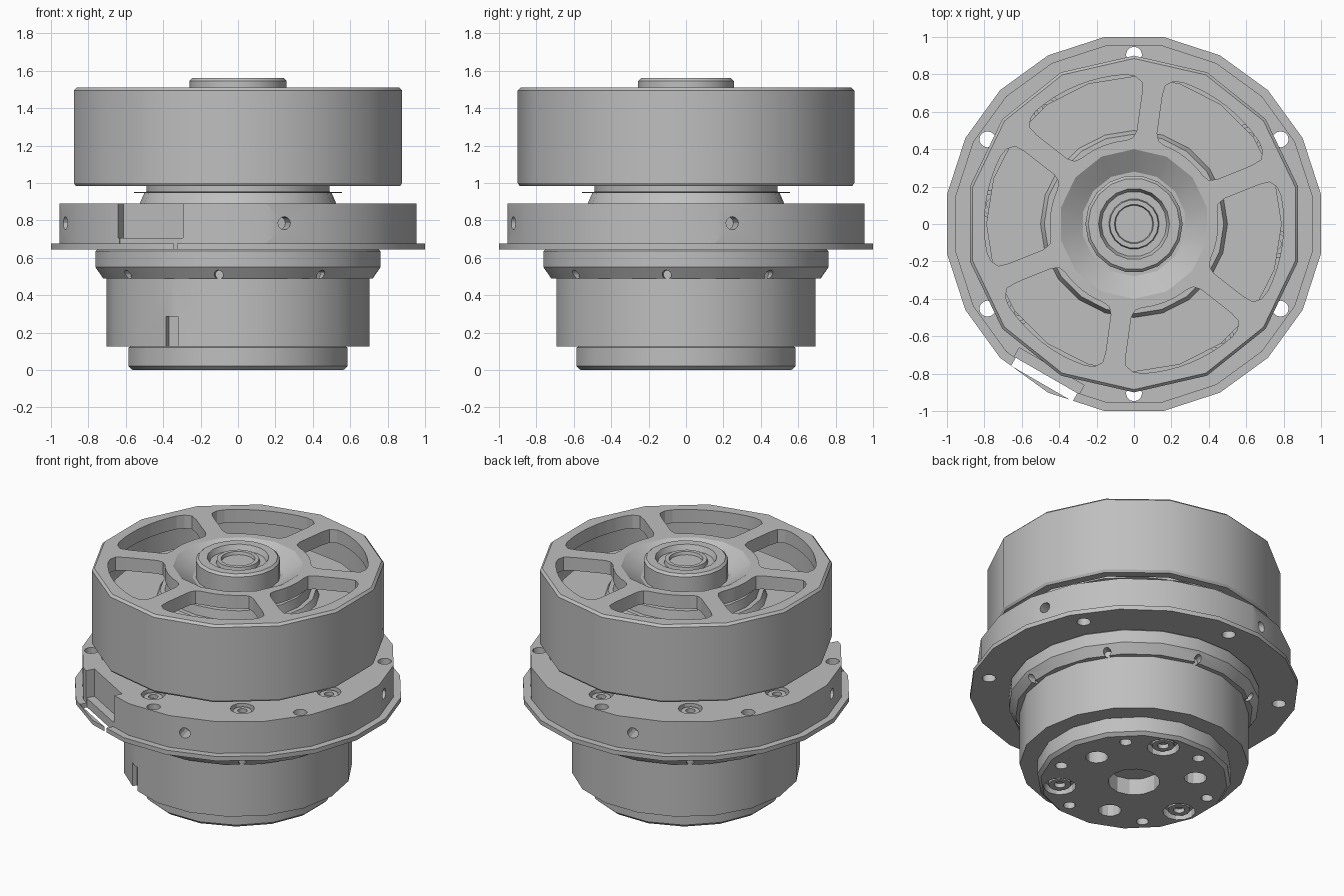
import bpy, bmesh
from math import sin, cos, asin, pi, radians
from mathutils import Matrix, Vector

old = bpy.data.objects.get("Cube")
if old:
    bpy.data.objects.remove(old, do_unlink=True)

metal = bpy.data.materials.new("grey metal")
metal.use_nodes = True
grey = (0.52, 0.52, 0.52, 1)
metal.diffuse_color = grey
metal.node_tree.nodes["Principled BSDF"].inputs["Base Color"].default_value = grey


def to_object(name, bm):
    bmesh.ops.recalc_face_normals(bm, faces=bm.faces)
    mesh = bpy.data.meshes.new(name)
    bm.to_mesh(mesh)
    bm.free()
    mesh.materials.append(metal)
    obj = bpy.data.objects.new(name, mesh)
    bpy.context.collection.objects.link(obj)
    return obj


def activate(obj):
    bpy.ops.object.select_all(action='DESELECT')
    obj.select_set(True)
    bpy.context.view_layer.objects.active = obj


def smooth(obj):
    activate(obj)
    bpy.ops.object.shade_smooth_by_angle(angle=radians(32))


def lathe(name, profile, sides, phase=0.0, closed=False, centre=(0, 0, 0)):
    """Revolve (radius, height) points about the vertical axis."""
    bm = bmesh.new()
    a = radians(phase)
    vs = [bm.verts.new((r * cos(a), r * sin(a), z)) for r, z in profile]
    edges = [bm.edges.new(p) for p in zip(vs, vs[1:])]
    if closed:
        edges.append(bm.edges.new((vs[-1], vs[0])))
    bmesh.ops.spin(bm, geom=vs + edges, cent=(0, 0, 0), axis=(0, 0, 1),
                   angle=2 * pi, steps=sides, use_merge=False)
    bmesh.ops.remove_doubles(bm, verts=bm.verts, dist=0.0005)
    bmesh.ops.translate(bm, verts=bm.verts, vec=centre)
    obj = to_object(name, bm)
    smooth(obj)
    return obj


def polar(r, degrees, z=0.0):
    return Vector((r * cos(radians(degrees)), r * sin(radians(degrees)), z))


def drill(bm, pos, radius, depth, radial=None):
    """Add a cylinder cutter, upright or pointing outward at an angle."""
    rot = Matrix()
    if radial is not None:
        rot = Matrix.Rotation(radians(radial), 4, 'Z') @ Matrix.Rotation(pi / 2, 4, 'Y')
    bmesh.ops.create_cone(bm, cap_ends=True, segments=12, radius1=radius, radius2=radius,
                          depth=depth, matrix=Matrix.Translation(pos) @ rot)


def block(bm, angle, r0, r1, width, z0, z1):
    """Add a box cutter between two radii at an angle."""
    m = Matrix.Translation(polar((r0 + r1) / 2, angle, (z0 + z1) / 2))
    m = m @ Matrix.Rotation(radians(angle), 4, 'Z') @ Matrix.Diagonal((r1 - r0, width, z1 - z0, 1))
    bmesh.ops.create_cube(bm, size=1, matrix=m)


def cut(obj, bm):
    cutter = to_object("cutter", bm)
    cutter.hide_render = True
    mod = obj.modifiers.new("cut", 'BOOLEAN')
    mod.operation, mod.solver, mod.object = 'DIFFERENCE', 'EXACT', cutter
    mod.use_self = True
    activate(obj)
    bpy.ops.object.modifier_move_to_index(modifier="cut", index=0)
    bpy.ops.object.modifier_apply(modifier="cut")
    bpy.data.objects.remove(cutter, do_unlink=True)
    smooth(obj)


def ring(start, count):
    return [start + i * 360 / count for i in range(count)]


# Output plate at the base, with its bolt pattern and centre bore
plate = lathe("output_plate", [(0, 0), (.575, 0), (.597, .02), (.597, .12), (.56, .14), (0, .14)], 16, 11.25)
bm = bmesh.new()
for a in ring(73, 3):
    drill(bm, polar(.46, a), .1, .1)
for a in ring(13, 3):
    drill(bm, polar(.38, a), .07, .2)
for a in ring(44, 6):
    drill(bm, polar(.49, a), .038, .16)
drill(bm, (0, 0, 0), .16, .22)
cut(plate, bm)
lathe("bore_lip", [(.16, .01), (.16, -.0), (.21, -.0), (.22, .01)], 16, closed=True)
for a in ring(73, 3):
    lathe("plate_screw", [(0, .04), (.035, .04), (.035, .012), (.07, .012), (.07, .06), (0, .06)],
          12, centre=polar(.46, a))

# Gear housing with its key slot
body = lathe("gear_housing", [(0, .125), (.703, .125), (.703, .5), (0, .5)], 18)
bm = bmesh.new()
block(bm, -120.5, .665, .8, .075, .1, .285)
cut(body, bm)

# Chamfered collar with small oblique holes
collar = lathe("collar", [(0, .49), (.73, .49), (.772, .55), (.772, .635), (.755, .65), (0, .65)], 20, 9)
bm = bmesh.new()
for a in ring(-98, 8):
    drill(bm, polar(.75, a, .51), .024, .1, radial=a)
cut(collar, bm)

# Mounting flange: thin rim, thick ring, bolt holes and cable notch
flange = lathe("mounting_flange", [(0, .645), (1.012, .645), (1.012, .675), (.966, .675),
                                   (.966, .89), (0, .89)], 20, 9)
bm = bmesh.new()
for a in ring(30, 6):
    drill(bm, polar(.905, a, .77), .043, .4)
for a in ring(-98, 8):
    drill(bm, polar(.765, a, .89), .075, .1)
for a in ring(15, 4):
    drill(bm, polar(.95, a, .785), .035, .2, radial=a)
block(bm, -120, .88, 1.1, .4, .705, .95)
block(bm, -120, .935, .985, .38, .6, .75)
cut(flange, bm)
for a in ring(-98, 8):
    lathe("flange_screw", [(0, .85), (.03, .85), (.03, .875), (.058, .875), (.058, .83), (0, .83)],
          12, centre=polar(.765, a))

# Neck and shim between flange and rotor
lathe("neck", [(0, .88), (.53, .88), (.5, .948), (.49, .955), (.49, 1.05), (0, 1.05)], 20)
lathe("shim", [(0, .946), (.555, .946), (.555, .952), (0, .952)], 20)

# Stator core seen through the rotor windows
lathe("stator", [(0, 1.0), (.79, 1.0), (.79, 1.3), (.5, 1.3), (.48, 1.34), (.45, 1.34),
                 (.44, 1.4), (0, 1.4)], 20)

# Rotor bell with a dished centre and six windows
bell = lathe("rotor_bell", [(.2, 1.38), (.2, 1.43), (.28, 1.43), (.4, 1.51), (.885, 1.51), (.9, 1.495),
                            (.9, 1.0), (.89, .985), (.835, .985), (.835, 1.42), (.4, 1.42),
                            (.36, 1.38)], 14, -90, closed=True)


def window_outline():
    """One half of a rounded window between parallel-sided spokes."""
    outer, inner, big, small = .8, .45, .1, .05
    half = lambda r: pi / 6 - asin(.055 / r)
    pts = []
    h = half(outer) - big / outer
    pts += [(outer, h * i / 4) for i in range(5)]
    pts += [(outer - .1 * big, half(outer) - .5 * big / outer),
            (outer - .4 * big, half(outer) - .12 * big / outer), (outer - big, half(outer - big))]
    pts += [(inner + small, half(inner + small)), (inner + .25 * small, half(inner) - .25 * small / inner)]
    h = half(inner) - small / inner
    pts += [(inner, h * i / 3) for i in range(3, -1, -1)]
    return pts


half_outline = window_outline()
outline = half_outline + [(r, -t) for r, t in half_outline[-2:0:-1]]
bm = bmesh.new()
for a in ring(52, 6):
    t0 = radians(a)
    face = bm.faces.new([bm.verts.new((r * cos(t + t0), r * sin(t + t0), 1.405)) for r, t in outline])
    top = bmesh.ops.extrude_face_region(bm, geom=[face])["geom"]
    bmesh.ops.translate(bm, vec=(0, 0, .2), verts=[v for v in top if isinstance(v, bmesh.types.BMVert)])
cut(bell, bm)

# Bearing hub on top, with nested rings
lathe("bearing_hub", [(0, 1.53), (.1, 1.53), (.105, 1.55), (.13, 1.55), (.135, 1.525), (.175, 1.525),
                      (.19, 1.56), (.245, 1.56), (.26, 1.545), (.26, 1.39), (0, 1.39)], 18)
